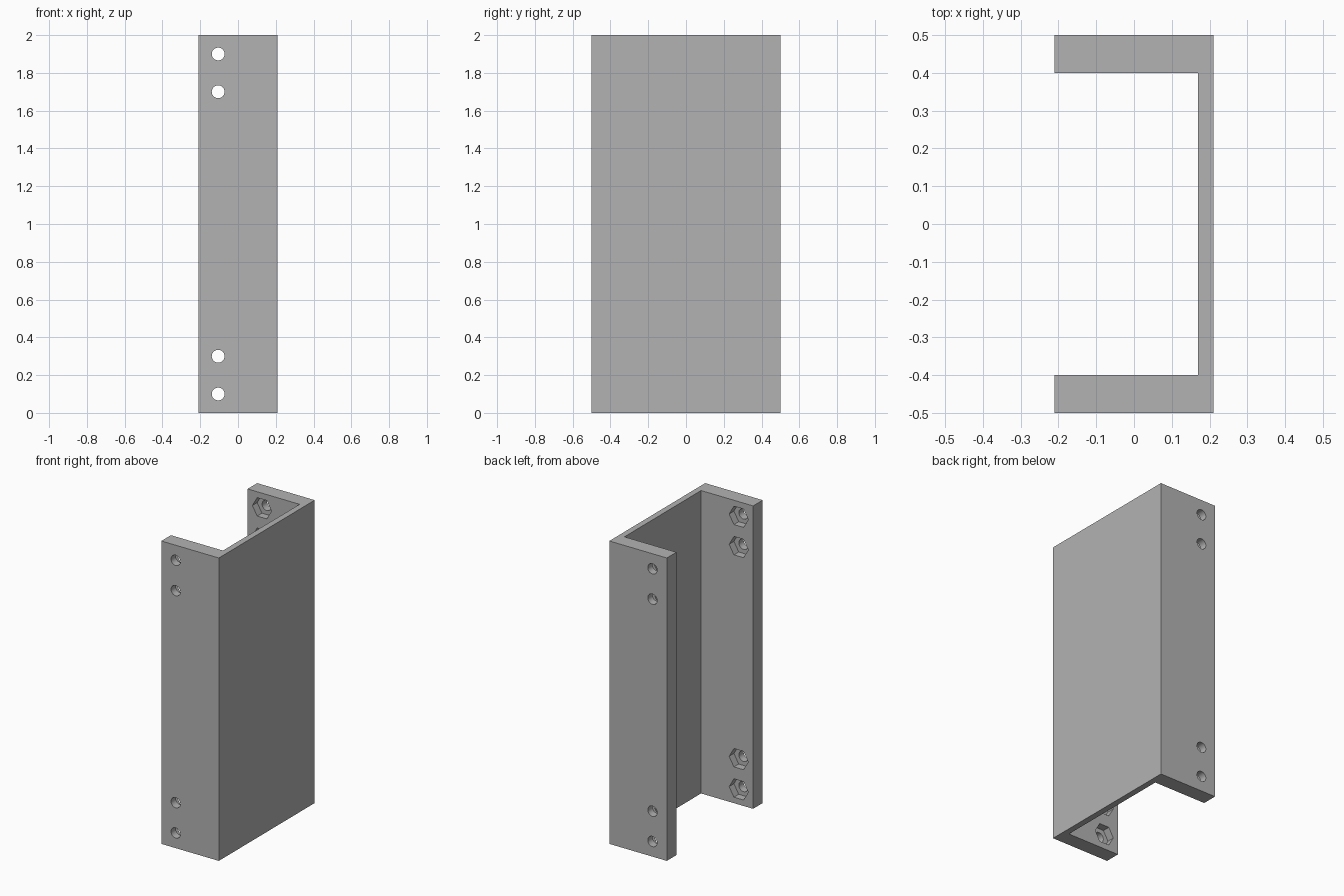
import bpy
import bmesh
from math import radians
from mathutils import Matrix

if "Cube" in bpy.data.objects:
    bpy.data.objects.remove(bpy.data.objects["Cube"], do_unlink=True)

HALF_X, HALF_Y, HEIGHT = 0.21, 0.5, 2.0
WEB, FLANGE = 0.04, 0.1
INNER_Y = HALF_Y - FLANGE
BOLT_X = -0.105
BOLT_HEIGHTS = (0.1, 0.3, 1.7, 1.9)

grey = bpy.data.materials.new("plain grey")
grey.use_nodes = True
colour = (0.45, 0.45, 0.45, 1)
grey.diffuse_color = colour
grey.node_tree.nodes["Principled BSDF"].inputs["Base Color"].default_value = colour


def make_object(name, bm):
    bmesh.ops.recalc_face_normals(bm, faces=bm.faces)
    mesh = bpy.data.meshes.new(name)
    bm.to_mesh(mesh)
    bm.free()
    mesh.materials.append(grey)
    obj = bpy.data.objects.new(name, mesh)
    bpy.context.collection.objects.link(obj)
    return obj


def bolt_cutter(name, sides, radius, length):
    """Prisms along y, at every bolt position in both flanges."""
    bm = bmesh.new()
    for y in (-INNER_Y, INNER_Y):
        for z in BOLT_HEIGHTS:
            place = (Matrix.Translation((BOLT_X, y, z))
                     @ Matrix.Rotation(radians(90), 4, "X")
                     @ Matrix.Rotation(radians(90), 4, "Z"))
            bmesh.ops.create_cone(bm, cap_ends=True, segments=sides, radius1=radius,
                                  radius2=radius, depth=length, matrix=place)
    cutter = make_object(name, bm)
    cutter.hide_render = True
    return cutter


# Channel: a U-shaped profile extruded upwards
inner_x = HALF_X - WEB
profile = [(-HALF_X, -HALF_Y), (HALF_X, -HALF_Y), (HALF_X, HALF_Y), (-HALF_X, HALF_Y),
           (-HALF_X, INNER_Y), (inner_x, INNER_Y), (inner_x, -INNER_Y), (-HALF_X, -INNER_Y)]
bm = bmesh.new()
base = bm.faces.new([bm.verts.new((x, y, 0)) for x, y in profile])
top = bmesh.ops.extrude_face_region(bm, geom=[base])["geom"]
bmesh.ops.translate(bm, vec=(0, 0, HEIGHT),
                    verts=[v for v in top if isinstance(v, bmesh.types.BMVert)])
channel = make_object("channel_bracket", bm)

# Hexagonal nut pockets on the inner faces, then round bolt holes right through
cutters = [bolt_cutter("nut_pocket_cutter", 6, 0.07, 0.1),
           bolt_cutter("bolt_hole_cutter", 32, 0.034, 0.3)]
bpy.ops.object.select_all(action="DESELECT")
bpy.context.view_layer.objects.active = channel
channel.select_set(True)
for cutter in cutters:
    mod = channel.modifiers.new(cutter.name, "BOOLEAN")
    mod.operation = "DIFFERENCE"
    mod.solver = "EXACT"
    mod.object = cutter
    bpy.ops.object.modifier_apply(modifier=mod.name)
    bpy.data.objects.remove(cutter, do_unlink=True)

bpy.ops.object.shade_smooth_by_angle(angle=radians(30))
